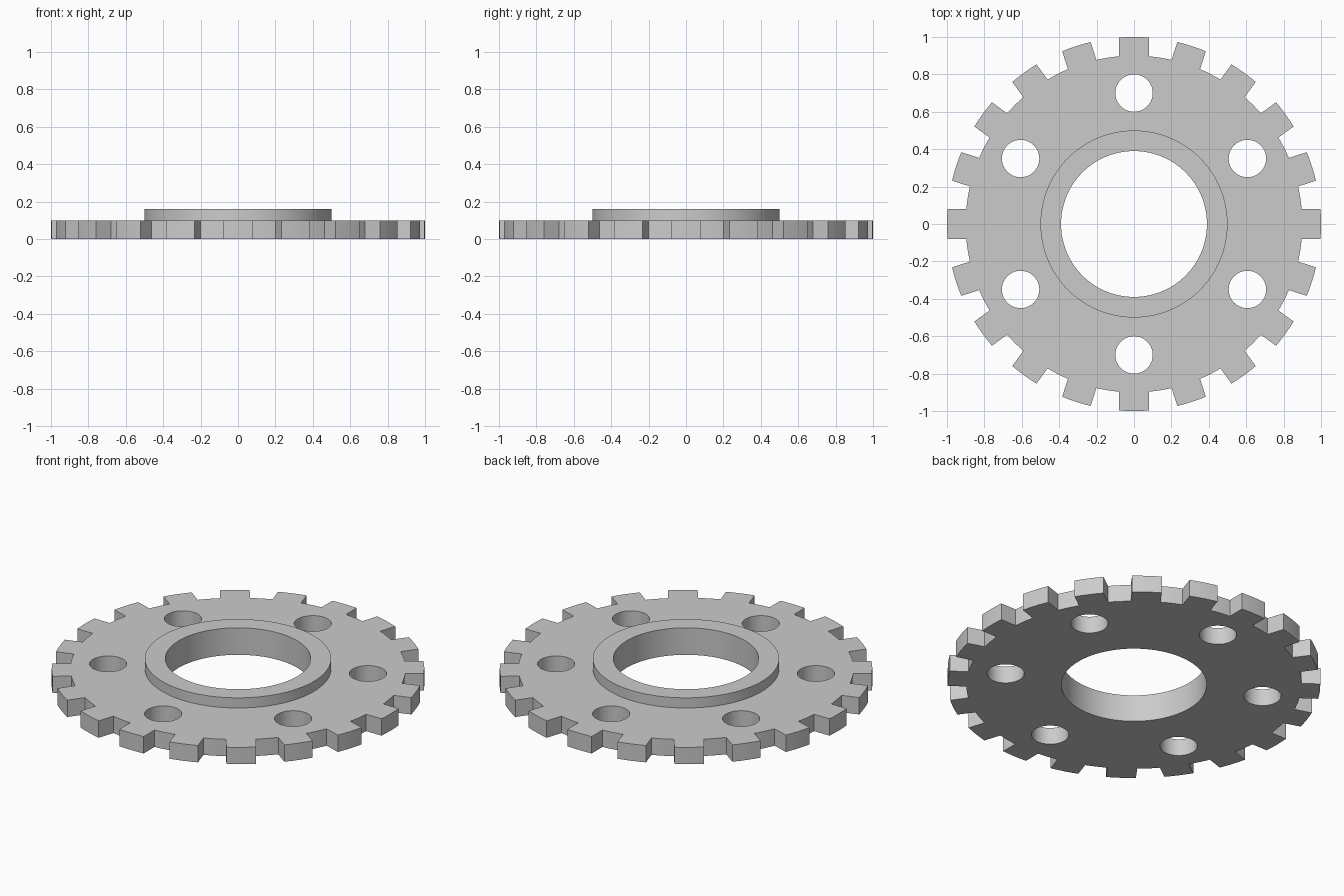
import bpy, bmesh, math

if "Cube" in bpy.data.objects:
    bpy.data.objects.remove(bpy.data.objects["Cube"])

TEETH, TIP, ROOT, HALF = 20, 1.0, 0.9, 0.08
HUB, BORE, PLATE_Z, HUB_Z = 0.5, 0.39, 0.1, 0.16
SEG = 96


def polar(r, a, cx=0.0, cy=0.0):
    return (cx + r * math.cos(a), cy + r * math.sin(a))


def circle(r, n, cx=0.0, cy=0.0):
    return [polar(r, 2 * math.pi * i / n, cx, cy) for i in range(n)]


def toothed_outline():
    # parallel-sided teeth with arc tips, joined by arc roots
    pts = []
    step = 2 * math.pi / TEETH
    tip, root = math.asin(HALF / TIP), math.asin(HALF / ROOT)
    for k in range(TEETH):
        a = k * step
        pts += [polar(TIP, a + tip * t) for t in (-1, -0.5, 0, 0.5, 1)]
        gap = step - 2 * root
        pts += [polar(ROOT, a + root + gap * i / 4) for i in range(5)]
    # root arc end and next tip start form the tooth flank
    return pts


bm = bmesh.new()


def add_loop(pts):
    vs = [bm.verts.new((x, y, 0)) for x, y in pts]
    return [bm.edges.new((vs[i], vs[(i + 1) % len(vs)])) for i in range(len(vs))]


# toothed plate with bolt holes and an opening for the hub
edges = add_loop(toothed_outline()) + add_loop(circle(HUB, SEG))
for k in range(6):
    cx, cy = polar(0.7, math.radians(30 + 60 * k))
    edges += add_loop(circle(0.1, 40, cx, cy))
bmesh.ops.triangle_fill(bm, use_beauty=True, edges=edges, normal=(0, 0, 1))
ext = bmesh.ops.extrude_face_region(bm, geom=bm.faces[:], use_keep_orig=True)
bmesh.ops.translate(bm, vec=(0, 0, PLATE_Z),
                    verts=[g for g in ext["geom"] if isinstance(g, bmesh.types.BMVert)])
# drop the wall hidden inside the hub
hidden = [f for f in bm.faces
          if all(abs(v.co.xy.length - HUB) < 1e-4 for v in f.verts)]
bmesh.ops.delete(bm, geom=hidden, context='FACES')

# raised hub ring with the central bore
profile = [(HUB, 0), (BORE, 0), (BORE, HUB_Z), (HUB, HUB_Z), (HUB, PLATE_Z)]
rings = [[bm.verts.new((x, y, z)) for x, y in circle(r, SEG)] for r, z in profile]
for a, b in zip(rings, rings[1:]):
    for i in range(SEG):
        j = (i + 1) % SEG
        bm.faces.new((a[i], a[j], b[j], b[i]))

bmesh.ops.remove_doubles(bm, verts=bm.verts[:], dist=1e-4)
bmesh.ops.recalc_face_normals(bm, faces=bm.faces[:])

mesh = bpy.data.meshes.new("toothed_ring")
bm.to_mesh(mesh)
bm.free()
obj = bpy.data.objects.new("toothed_ring", mesh)
bpy.context.collection.objects.link(obj)

grey = bpy.data.materials.new("light grey metal")
grey.diffuse_color = (0.6, 0.6, 0.6, 1)
grey.use_nodes = True
grey.node_tree.nodes["Principled BSDF"].inputs["Base Color"].default_value = grey.diffuse_color
mesh.materials.append(grey)

bpy.context.view_layer.objects.active = obj
obj.select_set(True)
bpy.ops.object.shade_smooth_by_angle(angle=math.radians(30))
